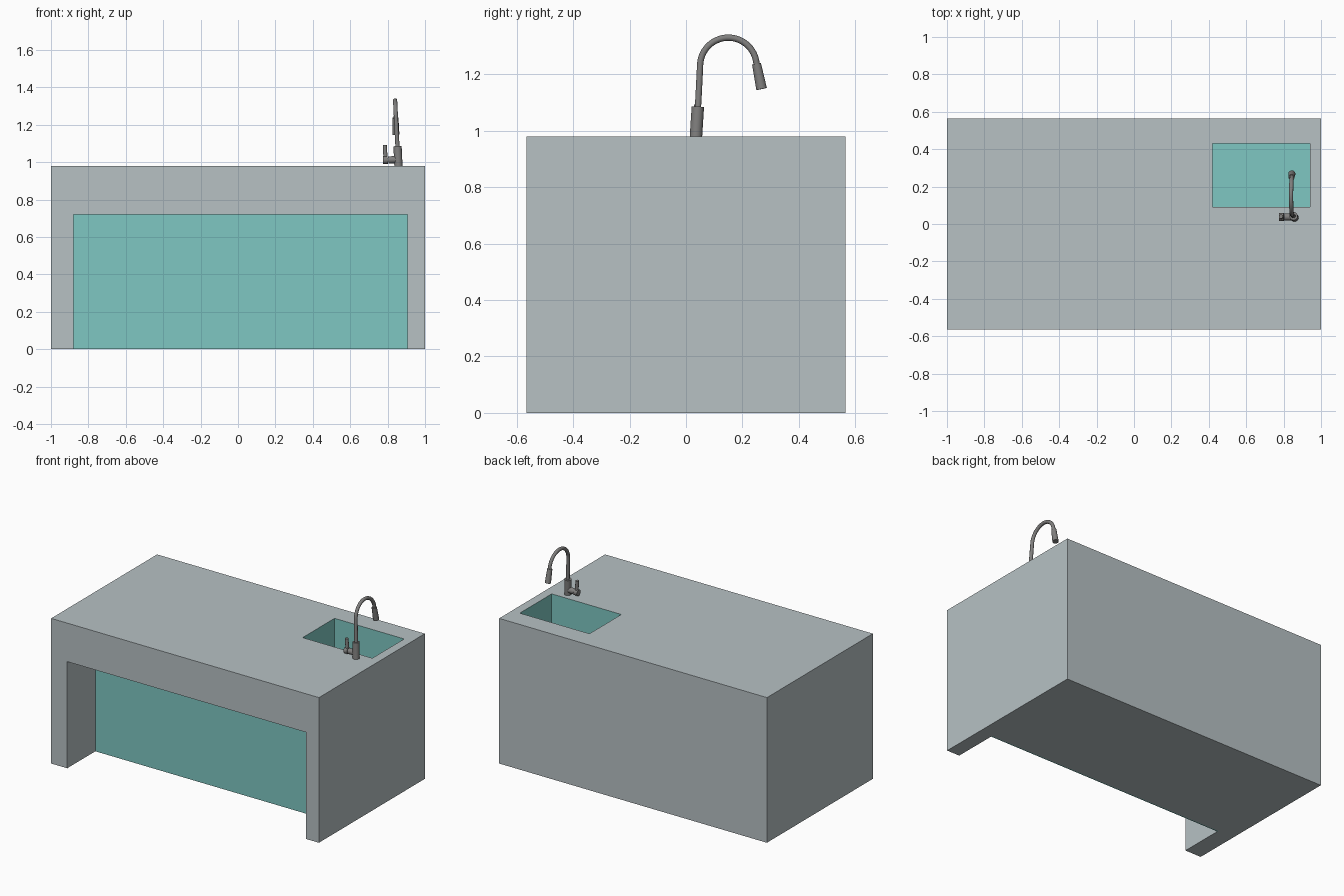
import bpy, bmesh, math
from mathutils import Vector

if "Cube" in bpy.data.objects:
    bpy.data.objects.remove(bpy.data.objects["Cube"])


def material(name, srgb):
    m = bpy.data.materials.new(name)
    lin = [((c / 255 + 0.055) / 1.055) ** 2.4 for c in srgb]
    m.diffuse_color = (*lin, 1)
    m.use_nodes = True
    m.node_tree.nodes["Principled BSDF"].inputs["Base Color"].default_value = m.diffuse_color
    return m


STONE = material("pale_grey_stone", (183, 193, 196))
TEAL = material("teal_lining", (126, 199, 194))
METAL = material("grey_metal", (128, 127, 126))


def box(name, lo, hi, mat):
    lo, hi = Vector(lo), Vector(hi)
    bm = bmesh.new()
    bmesh.ops.create_cube(bm, size=1)
    for v in bm.verts:
        v.co = Vector([(lo[i] + hi[i]) / 2 + v.co[i] * (hi[i] - lo[i]) for i in range(3)])
    me = bpy.data.meshes.new(name)
    bm.to_mesh(me)
    bm.free()
    me.materials.append(mat)
    ob = bpy.data.objects.new(name, me)
    bpy.context.collection.objects.link(ob)
    return ob


def activate(ob):
    bpy.ops.object.select_all(action='DESELECT')
    ob.select_set(True)
    bpy.context.view_layer.objects.active = ob


def rod(name, a, b, r1, r2, mat):
    """Capped cylinder or cone from point a to point b."""
    a, b = Vector(a), Vector(b)
    bpy.ops.mesh.primitive_cone_add(vertices=32, radius1=r1, radius2=r2,
                                    depth=(b - a).length, location=(a + b) / 2)
    ob = bpy.context.object
    ob.name = name
    ob.rotation_euler = (b - a).to_track_quat('Z', 'Y').to_euler()
    ob.data.materials.append(mat)
    bpy.ops.object.shade_smooth_by_angle(angle=math.radians(40))
    return ob


def cut(target, cutter):
    mod = target.modifiers.new("cut", 'BOOLEAN')
    mod.operation = 'DIFFERENCE'
    mod.solver = 'EXACT'
    mod.object = cutter
    activate(target)
    bpy.ops.object.modifier_apply(modifier=mod.name)
    bpy.data.objects.remove(cutter, do_unlink=True)


# Counter block with a knee recess in front and a sink in the top
counter = box("counter", (-1, -0.565, 0), (1, 0.565, 0.98), STONE)
cut(counter, box("recess_cutter", (-0.88, -0.7, -0.1), (0.905, -0.256, 0.72), STONE))
cut(counter, box("sink_cutter", (0.42, 0.09, 0.73), (0.94, 0.43, 1.1), STONE))

# Teal sink lining: faces lying within the sink opening
if len(counter.data.materials) < 2:
    counter.data.materials.append(TEAL)
else:
    counter.data.materials[1] = TEAL
for p in counter.data.polygons:
    pts = [counter.data.vertices[i].co for i in p.vertices]
    inside = all(0.41 < c.x < 0.95 and 0.08 < c.y < 0.44 and c.z > 0.72 for c in pts)
    p.material_index = 1 if inside else 0

# Teal back panel of the recess
box("recess_back_panel", (-0.88, -0.265, 0), (0.905, -0.256, 0.72), TEAL)

# Tap: base, lever and spray head
rod("tap_base", (0.858, 0.035, 0.975), (0.853, 0.042, 1.085), 0.022, 0.022, METAL)
rod("tap_lever_stub", (0.856, 0.038, 1.014), (0.803, 0.038, 1.012), 0.019, 0.019, METAL)
rod("tap_lever_cap", (0.801, 0.038, 1.012), (0.775, 0.038, 1.011), 0.021, 0.021, METAL)
rod("tap_lever", (0.789, 0.038, 1.012), (0.785, 0.040, 1.092), 0.011, 0.011, METAL)
rod("tap_spray_head", (0.842, 0.250, 1.237), (0.844, 0.268, 1.148), 0.016, 0.019, METAL)

# Swan neck pipe: leaning stem and arch
path = [(0.853, 0.042, 1.075), (0.849, 0.046, 1.15)]
for i in range(25):
    t = math.radians(176 - 164 * i / 24)
    path.append((0.845 - 0.005 * math.sin(t), 0.15 + 0.1 * math.cos(t), 1.23 + 0.1 * math.sin(t)))
path.append((0.842, 0.252, 1.228))
cu = bpy.data.curves.new("tap_neck", 'CURVE')
cu.dimensions = '3D'
cu.bevel_depth = 0.0115
cu.bevel_resolution = 4
cu.use_fill_caps = True
sp = cu.splines.new('POLY')
sp.points.add(len(path) - 1)
for pt, co in zip(sp.points, path):
    pt.co = (*co, 1)
neck = bpy.data.objects.new("tap_neck", cu)
bpy.context.collection.objects.link(neck)
cu.materials.append(METAL)
activate(neck)
bpy.ops.object.convert(target='MESH')
bpy.ops.object.shade_smooth_by_angle(angle=math.radians(40))
